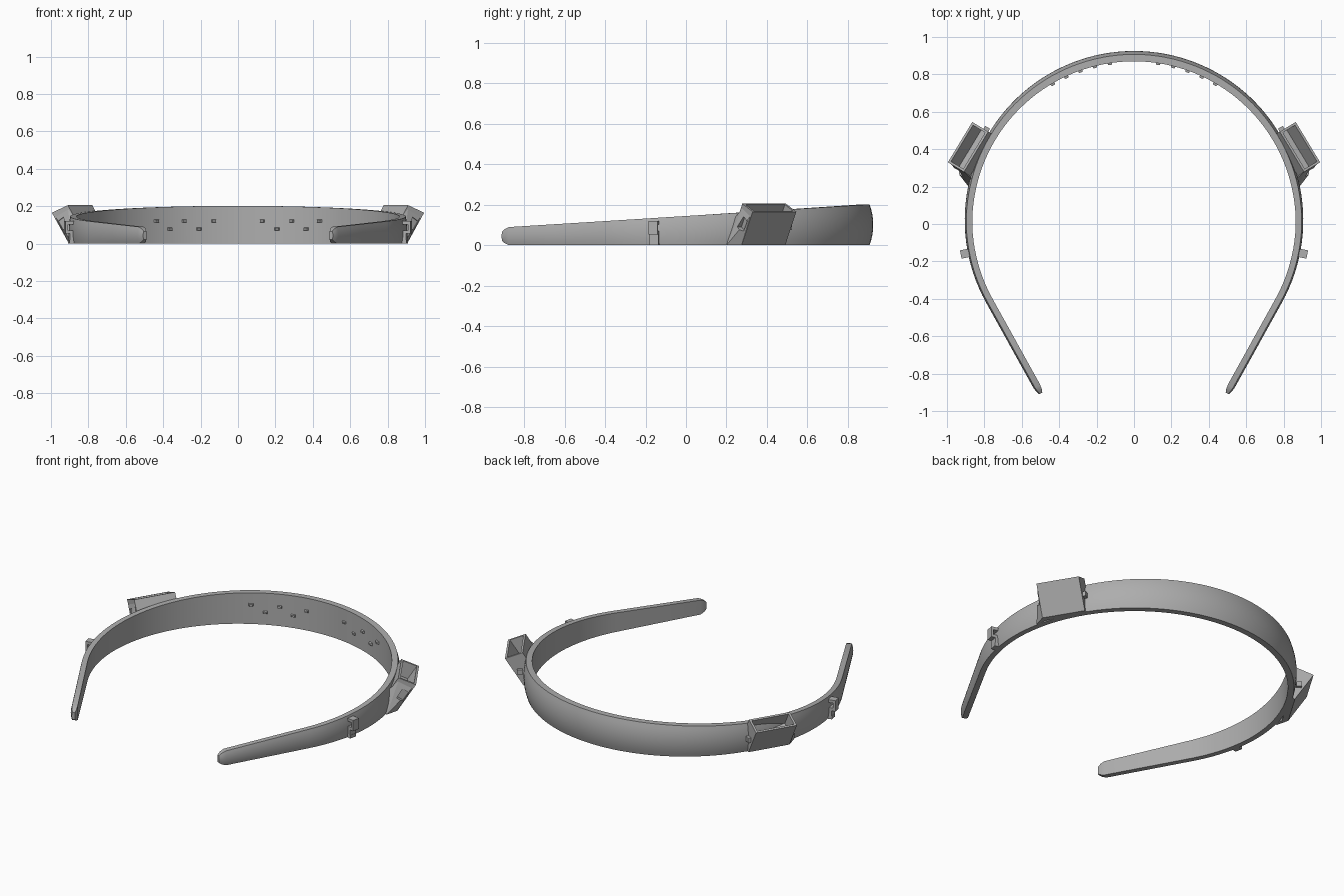
import bpy, bmesh, math
from mathutils import Vector, Matrix

if "Cube" in bpy.data.objects:
    bpy.data.objects.remove(bpy.data.objects["Cube"])

grey = bpy.data.materials.new("plain grey")
grey.use_nodes = True
grey.diffuse_color = (0.42, 0.42, 0.42, 1)
grey.node_tree.nodes["Principled BSDF"].inputs["Base Color"].default_value = (0.42, 0.42, 0.42, 1)

CY, R = 0.02, 0.905          # ring centre and outer radius
BEND = math.radians(-29)     # where the ring turns into straight arms


def make(name, bm, smooth=False):
    bmesh.ops.recalc_face_normals(bm, faces=bm.faces)
    mesh = bpy.data.meshes.new(name)
    bm.to_mesh(mesh)
    bm.free()
    mesh.materials.append(grey)
    obj = bpy.data.objects.new(name, mesh)
    bpy.context.collection.objects.link(obj)
    bpy.ops.object.select_all(action='DESELECT')
    obj.select_set(True)
    bpy.context.view_layer.objects.active = obj
    if smooth:
        bpy.ops.object.shade_smooth_by_angle(angle=math.radians(30))
    return obj


def add_box(bm, size, centre, frame):
    m = frame @ Matrix.Translation(centre) @ Matrix.Diagonal((*size, 1))
    bmesh.ops.create_cube(bm, size=1, matrix=m)


def frame_at(origin, outward):
    """Local x points outward, local y along the band, local z up."""
    n = Vector((outward[0], outward[1], 0)).normalized()
    t = Vector((-n.y, n.x, 0))
    m = Matrix((n, t, Vector((0, 0, 1)))).transposed().to_4x4()
    m.translation = origin
    return m


def mirrored(obj, name):
    bm = bmesh.new()
    bm.from_mesh(obj.data)
    bmesh.ops.scale(bm, vec=(-1, 1, 1), verts=bm.verts)
    return make(name, bm)


# Headband: a swept section, thicker at the back, tapering to the arm tips
def stations():
    out = []
    steps = 44
    for i in range(steps + 1):
        a = math.pi / 2 + (BEND - math.pi / 2) * i / steps
        n = Vector((math.cos(a), math.sin(a)))
        out.append((n * R + Vector((0, CY)), n, 1.0))
    p, n, _ = out[-1]
    d = Vector((n.y, -n.x))
    for dist, scale in ((0.26, 1), (0.525, 1), (0.55, 0.8), (0.568, 0.5)):
        out.append((p + d * dist, n, scale))
    return out


half = stations()
left_side = [(Vector((-p.x, p.y)), Vector((-n.x, n.y)), s) for p, n, s in half[:0:-1]]
bm = bmesh.new()
rings = []
for p, n, s in left_side + half:
    back = max(0, min(1, p.y / 0.9))
    thick = 0.04 + 0.015 * back
    bulge = 0.008 + 0.01 * back
    height = 0.144 + 0.0622 * p.y
    section = [(-thick, 0), (-thick, 1)]
    for k in range(9):
        f = 1 - k / 8
        section.append((-bulge * (2 * f - 1) ** 2, f))
    ring = []
    for o, f in section:
        o = -thick / 2 + (o + thick / 2) * s
        z = height * (0.5 + (f - 0.5) * s)
        q = p + n * o
        ring.append(bm.verts.new((q.x, q.y, z)))
    rings.append(ring)
for a, b in zip(rings, rings[1:]):
    for i in range(len(a)):
        j = (i + 1) % len(a)
        bm.faces.new((a[i], a[j], b[j], b[i]))
bm.faces.new(rings[0])
bm.faces.new(rings[-1])
make("headband", bm, smooth=True)

# Grip teeth on the inside of the back
bm = bmesh.new()
for x, z in ((0.13, 0.12), (0.21, 0.077), (0.288, 0.12), (0.365, 0.077), (0.437, 0.12)):
    for side in (-1, 1):
        inner = R - 0.052
        y = math.sqrt(inner ** 2 - x ** 2)
        m = frame_at((side * x, y + CY, z), (-side * x, -y))
        verts = bmesh.ops.create_cone(bm, cap_ends=True, segments=4, radius1=0.028,
                                      radius2=0.013, depth=0.026)["verts"]
        turn = Matrix.Rotation(math.pi / 2, 4, 'Y') @ Matrix.Rotation(math.pi / 4, 4, 'Z')
        bmesh.ops.transform(bm, verts=verts, matrix=m @ Matrix.Diagonal((1, 1, 0.6, 1)) @ turn)
make("grip_teeth", bm)

# Tilted side holder with an open pocket, in a frame on its outer top edge
frame = frame_at((0.93, 0.4375, 0), (0.857, 0.518))
bm = bmesh.new()
profile = [(0, 0.165), (-0.1, 0.205), (-0.14, 0.14), (-0.14, 0), (-0.106, 0)]
ends = [[bm.verts.new((x, y, z)) for x, z in profile] for y in (-0.126, 0.126)]
for i in range(len(profile)):
    j = (i + 1) % len(profile)
    face = bm.faces.new((ends[0][i], ends[0][j], ends[1][j], ends[1][i]))
    if i == 0:
        mouth = face
for e in ends:
    bm.faces.new(e)
bmesh.ops.recalc_face_normals(bm, faces=bm.faces)
bmesh.ops.inset_region(bm, faces=[mouth], thickness=0.018)
floor = bmesh.ops.extrude_discrete_faces(bm, faces=[mouth])["faces"][0]
bmesh.ops.translate(bm, verts=floor.verts, vec=Vector((-0.54, 0, -0.84)) * 0.095)
# Small peg on the rear end
add_box(bm, (0.03, 0.02, 0.03), (-0.085, 0.134, 0.09), Matrix())
bmesh.ops.transform(bm, verts=bm.verts, matrix=frame)
holder = make("holder_left", bm)
mirrored(holder, "holder_right")

# Gusset joining the holder's front end to the band, with a small window
bm = bmesh.new()
for x, z in ((-0.02, 0.145), (-0.1, 0.185), (-0.14, 0.14), (-0.14, 0), (-0.106, 0)):
    bm.verts.new(frame @ Vector((x, -0.125, z)))
for v in ((0.885, 0.2, 0), (0.865, 0.2, 0), (0.872, 0.245, 0.14)):
    bm.verts.new(v)
bmesh.ops.convex_hull(bm, input=bm.verts)
gusset = make("gusset_left", bm)
bm = bmesh.new()
tilt = Matrix.Translation((-0.075, -0.15, 0.105)) @ Matrix.Rotation(math.radians(33), 4, 'Y')
add_box(bm, (0.04, 0.08, 0.06), (0, 0, 0), frame @ tilt)
cutter = make("window_cutter", bm)
cutter.hide_render = True
bpy.context.view_layer.objects.active = gusset
mod = gusset.modifiers.new("window", 'BOOLEAN')
mod.operation = 'DIFFERENCE'
mod.solver = 'EXACT'
mod.object = cutter
bpy.ops.object.modifier_apply(modifier=mod.name)
bpy.data.objects.remove(cutter)
mirrored(gusset, "gusset_right")

# Strap loop in front of each holder
clip = frame_at((0.885, -0.155, 0), (0.98, -0.19))
bm = bmesh.new()
add_box(bm, (0.03, 0.045, 0.02), (0.005, 0, 0.01), clip)
add_box(bm, (0.05, 0.045, 0.018), (0.017, 0, 0.111), clip)
add_box(bm, (0.05, 0.045, 0.018), (0.017, 0, 0.062), clip)
add_box(bm, (0.014, 0.045, 0.06), (0.035, 0, 0.087), clip)
add_box(bm, (0.02, 0.045, 0.06), (0.008, 0, 0.03), clip)
loop = make("strap_loop_left", bm)
mirrored(loop, "strap_loop_right")
